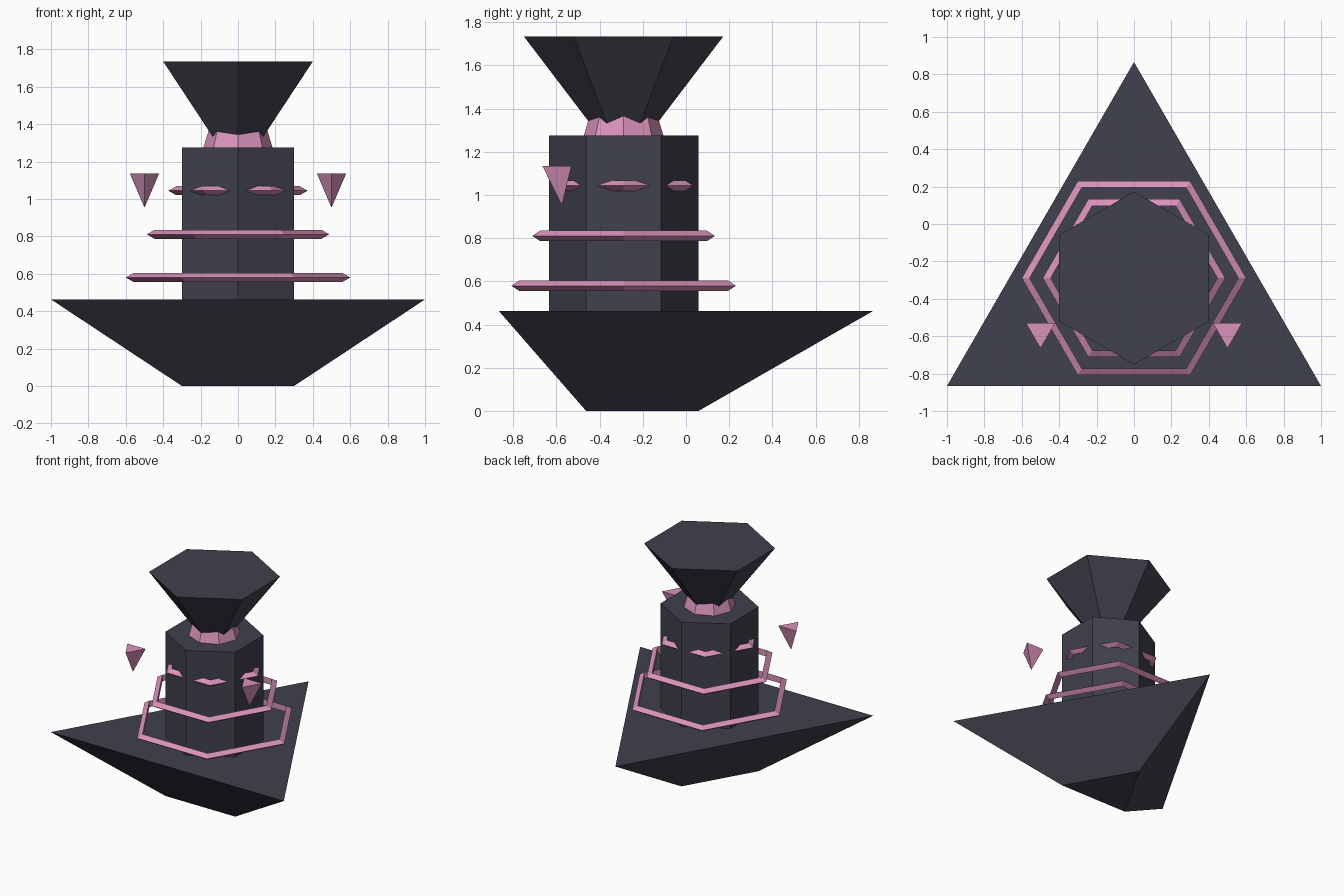
import bpy
import bmesh
from math import cos, sin, pi, radians

cube = bpy.data.objects.get("Cube")
if cube:
    bpy.data.objects.remove(cube, do_unlink=True)

CENTRE_Y = -0.289  # shared axis of the tower


def material(name, colour):
    mat = bpy.data.materials.new(name)
    mat.use_nodes = True
    mat.diffuse_color = colour
    mat.node_tree.nodes["Principled BSDF"].inputs["Base Color"].default_value = colour
    return mat


dark = material("dark slate", (0.052, 0.052, 0.074, 1))
pink = material("dusty pink", (0.70, 0.29, 0.50, 1))


def loft(name, sides, profile, mat, start=0, centre=(0, CENTRE_Y), closed=False):
    """Sweep a (radius, height) profile around a vertical axis with flat sides."""
    bm = bmesh.new()
    loops = []
    for r, z in profile:
        angles = [radians(start) + 2 * pi * i / sides for i in range(sides)]
        loops.append([bm.verts.new((r * cos(a), r * sin(a), z)) for a in angles])
    pairs = list(zip(loops, loops[1:]))
    if closed:
        pairs.append((loops[-1], loops[0]))
    else:
        bm.faces.new(loops[0])
        bm.faces.new(loops[-1])
    for low, high in pairs:
        for i in range(sides):
            j = (i + 1) % sides
            bm.faces.new((low[i], low[j], high[j], high[i]))
    bmesh.ops.remove_doubles(bm, verts=bm.verts, dist=1e-5)
    bmesh.ops.recalc_face_normals(bm, faces=bm.faces)
    mesh = bpy.data.meshes.new(name)
    bm.to_mesh(mesh)
    bm.free()
    mesh.materials.append(mat)
    obj = bpy.data.objects.new(name, mesh)
    obj.location = (centre[0], centre[1], 0)
    bpy.context.collection.objects.link(obj)
    return obj


# Triangular base, hexagonal tower, octagonal neck and flared head
loft("base", 3, [(0.346, 0), (1.155, 0.463)], dark, start=90)
loft("tower", 6, [(0.346, 0.42), (0.346, 1.275)], dark, start=90)
loft("neck", 8, [(0.186, 1.27), (0.15, 1.39)], pink)
loft("head", 6, [(0.112, 1.275), (0.462, 1.735)], dark, start=90)

# Hexagonal hoops with a triangular section; the top one is partly sunk in the tower
T = 0.028
for name, outer, z in (("lower_hoop", 0.6, 0.58),
                       ("middle_hoop", 0.488, 0.811),
                       ("upper_hoop", 0.372, 1.044)):
    inner = outer - 1.5 * T
    rise = T * sin(pi / 3)
    loft(name, 6, [(outer, z), (inner, z + rise), (inner, z - rise)], pink, closed=True)

# Floating shards, pointing down
for side, x in (("left", 0.5), ("right", -0.5)):
    loft(side + "_shard", 3, [(0, 0.953), (0.09, 1.135)], pink, start=-90,
         centre=(x, -0.575))
